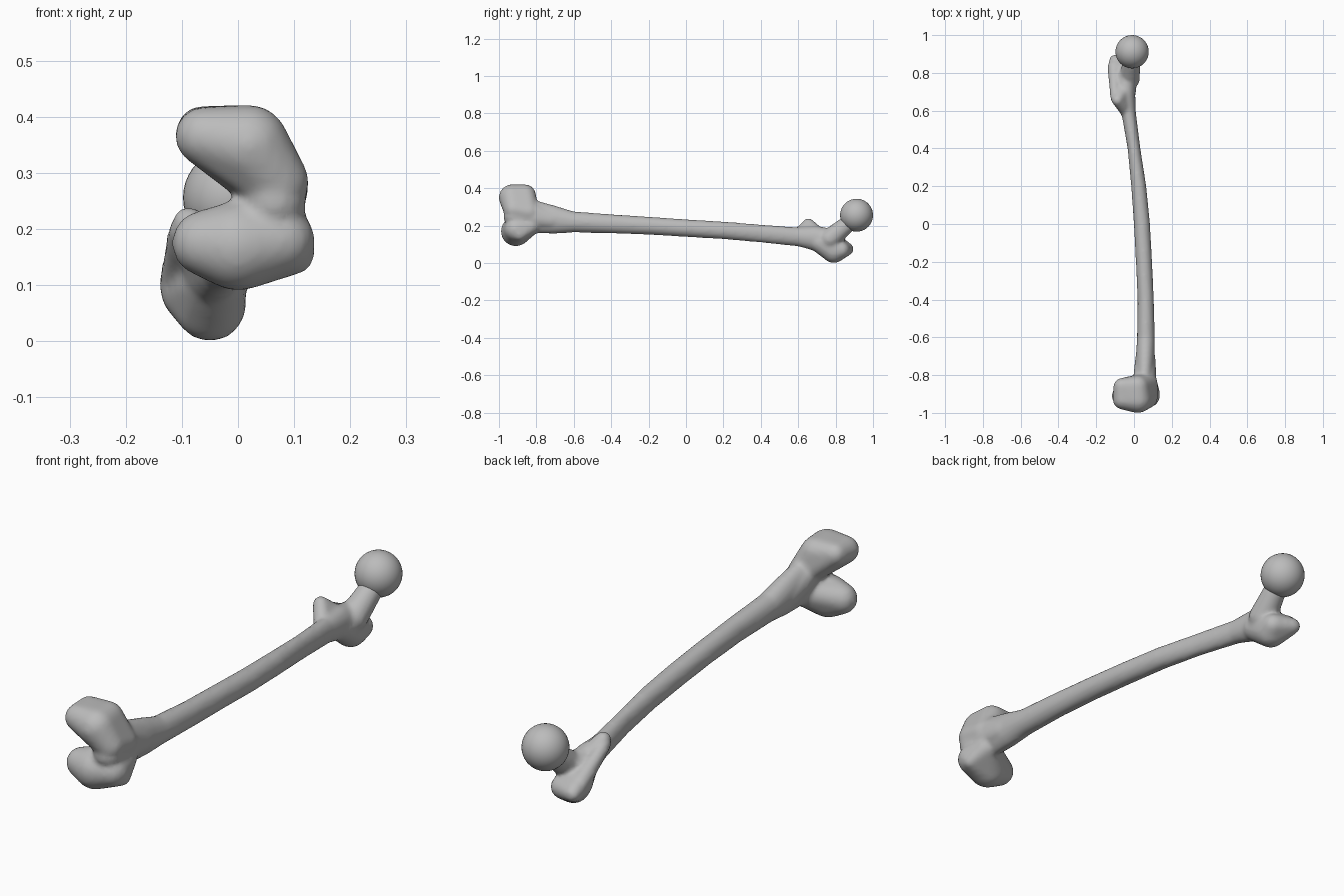
import bpy, bmesh
from math import sin, cos, pi
from mathutils import Vector, Matrix

cube = bpy.data.objects.get("Cube")
if cube:
    bpy.data.objects.remove(cube, do_unlink=True)

GREY = (0.5, 0.5, 0.5, 1)
bone = bpy.data.materials.new("bone grey")
bone.use_nodes = True
bone.diffuse_color = GREY
bone.node_tree.nodes["Principled BSDF"].inputs["Base Color"].default_value = GREY


def ball(bm, x, y, z, r, seg=24):
    bmesh.ops.create_uvsphere(bm, u_segments=seg, v_segments=seg // 2, radius=r,
                              matrix=Matrix.Translation((x, y, z)))


def hull(target, *balls):
    """Add a rounded lump wrapped around several balls (x, y, z, radius)."""
    bm = bmesh.new()
    for b in balls:
        ball(bm, *b)
    out = bmesh.ops.convex_hull(bm, input=bm.verts)
    junk = {g for g in out["geom_interior"] + out["geom_unused"]
            if isinstance(g, bmesh.types.BMVert)}
    bmesh.ops.delete(bm, geom=list(junk), context='VERTS')
    mesh = bpy.data.meshes.new("lump")
    bm.to_mesh(mesh)
    bm.free()
    target.from_mesh(mesh)
    bpy.data.meshes.remove(mesh)


def loft(bm, rows, n=24):
    """Skin elliptical rings given as (y, centre x, centre z, radius x, radius z)."""
    rings = [[bm.verts.new((cx + rx * cos(2 * pi * i / n), y, cz + rz * sin(2 * pi * i / n)))
              for i in range(n)] for y, cx, cz, rx, rz in rows]
    faces = [bm.faces.new(rings[0]), bm.faces.new(rings[-1][::-1])]
    for a, b in zip(rings, rings[1:]):
        for i in range(n):
            j = (i + 1) % n
            faces.append(bm.faces.new((a[i], b[i], b[j], a[j])))
    bmesh.ops.recalc_face_normals(bm, faces=faces)


def finish(bm, name):
    mesh = bpy.data.meshes.new(name)
    bm.to_mesh(mesh)
    bm.free()
    mesh.materials.append(bone)
    mesh.shade_smooth()
    obj = bpy.data.objects.new(name, mesh)
    bpy.context.collection.objects.link(obj)
    return obj


bm = bmesh.new()

# Curved shaft, flaring at both ends
loft(bm, [(-.82, .055, .25, .05, .09), (-.7, .06, .232, .05, .075),
          (-.6, .063, .22, .047, .056), (-.4, .062, .21, .043, .051),
          (-.2, .053, .2, .043, .048), (0, .042, .187, .043, .047),
          (.2, .025, .175, .04, .047), (.4, 0, .158, .034, .048),
          (.6, -.03, .14, .039, .051), (.7, -.045, .13, .052, .068),
          (.8, -.045, .1, .06, .08)])

# Upper knuckle
hull(bm, (-.06, -.93, .365, .052), (-.065, -.86, .375, .044), (.02, -.93, .35, .071),
     (.02, -.86, .362, .058), (.07, -.92, .285, .056), (.07, -.84, .27, .055))
# Lower knuckle
hull(bm, (-.06, -.91, .175, .058), (0, -.91, .17, .08), (.075, -.91, .18, .062),
     (.07, -.83, .2, .05), (.104, -.89, .152, .032))
# Bridge between the knuckles and the shaft
hull(bm, (.065, -.92, .25, .056), (.055, -.82, .27, .06), (.06, -.72, .23, .055))

# Large lump at the far end, with its tip
hull(bm, (-.05, .79, .064, .064), (-.085, .81, .09, .053), (-.1, .865, .075, .032),
     (-.04, .71, .11, .052), (-.03, .83, .07, .045))
# Small lump and the ridge joining it to the large one
hull(bm, (-.088, .655, .21, .03), (-.06, .7, .15, .045), (-.04, .6, .15, .035))
hull(bm, (-.1, .665, .195, .025), (-.105, .83, .1, .036))
# Neck
hull(bm, (-.025, .77, .13, .056), (-.012, .86, .205, .046))

body = finish(bm, "bone_body")
remesh = body.modifiers.new("fuse", 'REMESH')
remesh.mode = 'VOXEL'
remesh.voxel_size = 0.009
remesh.use_smooth_shade = True
smooth = body.modifiers.new("soften", 'SMOOTH')
smooth.factor = 0.5
smooth.iterations = 7

# Round joint head
bm = bmesh.new()
ball(bm, -.01, .912, .256, .088, 40)
finish(bm, "joint_head")
